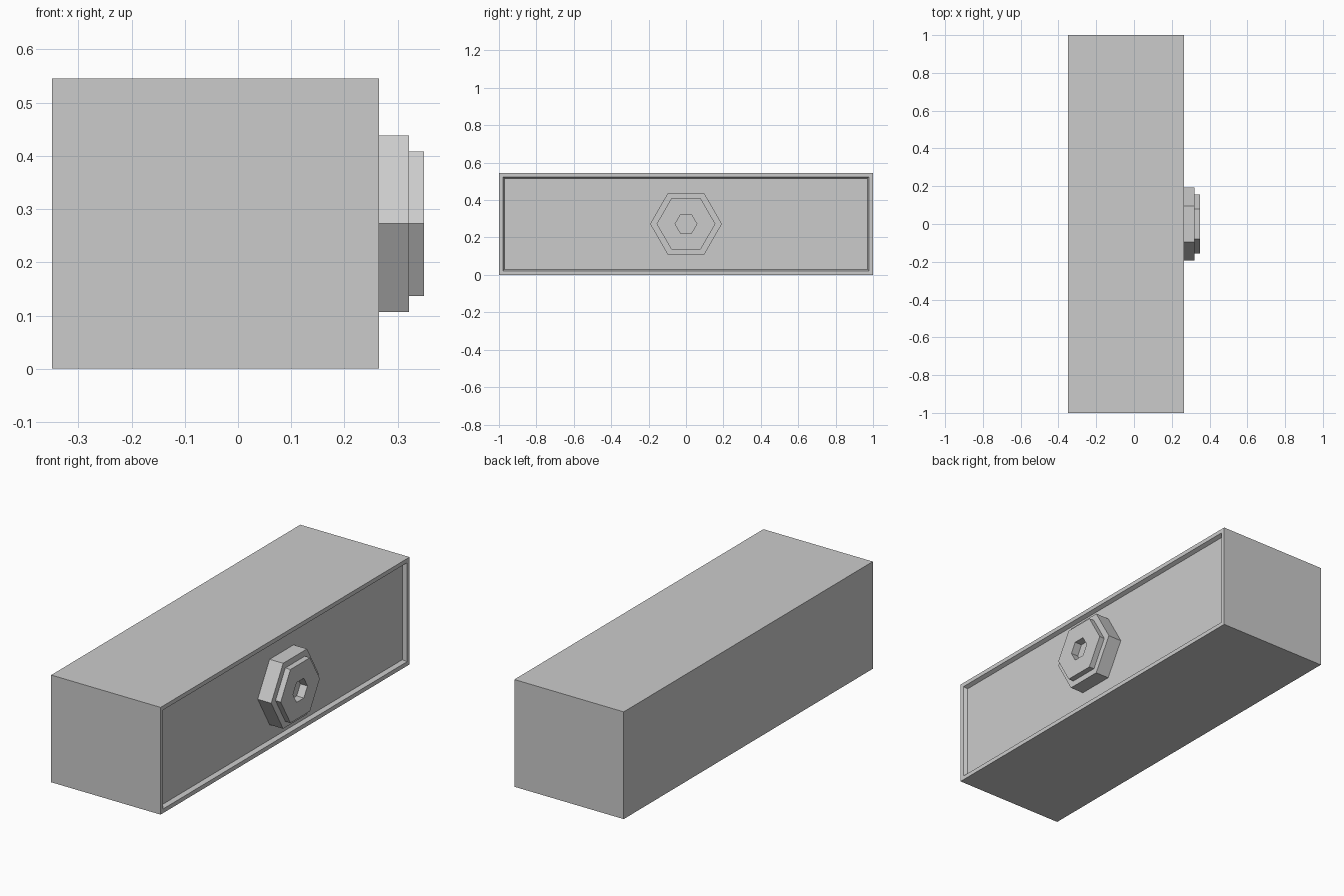
import bpy
import bmesh
from math import cos, sin, tau
from mathutils import Vector

cube = bpy.data.objects.get("Cube")
if cube:
    bpy.data.objects.remove(cube, do_unlink=True)

grey = bpy.data.materials.new("light grey")
grey.use_nodes = True
grey.diffuse_color = (0.6, 0.6, 0.6, 1)
grey.node_tree.nodes["Principled BSDF"].inputs["Base Color"].default_value = grey.diffuse_color

BACK, FACE, HEIGHT = -0.35, 0.265, 0.545
RECESS = 0.02
MID = HEIGHT / 2


def finish(name, bm):
    bmesh.ops.recalc_face_normals(bm, faces=bm.faces)
    mesh = bpy.data.meshes.new(name)
    bm.to_mesh(mesh)
    bm.free()
    mesh.materials.append(grey)
    obj = bpy.data.objects.new(name, mesh)
    bpy.context.collection.objects.link(obj)
    return obj


def hex_ring(bm, x, radius):
    """Hexagon of vertices facing +x, with points towards +y and -y."""
    return [bm.verts.new((x, radius * cos(tau * i / 6), MID + radius * sin(tau * i / 6)))
            for i in range(6)]


# Drawer body, with a shallow bevelled recess in its +x face
bm = bmesh.new()
bmesh.ops.create_cube(bm, size=1)
bmesh.ops.scale(bm, vec=(FACE - BACK, 2, HEIGHT), verts=bm.verts)
bmesh.ops.translate(bm, vec=((FACE + BACK) / 2, 0, MID), verts=bm.verts)
bm.normal_update()
panel = max(bm.faces, key=lambda f: f.calc_center_median().x)
bmesh.ops.inset_region(bm, faces=[panel], thickness=0.03)
bmesh.ops.inset_region(bm, faces=[panel], thickness=0.012)
bmesh.ops.translate(bm, vec=Vector((-RECESS, 0, 0)), verts=panel.verts)
finish("drawer_body", bm)

# Stepped hexagonal knob with a hexagonal socket: (x, radius) from base to socket floor
bm = bmesh.new()
profile = [(FACE - RECESS, 0.192), (0.321, 0.192), (0.321, 0.157),
           (0.35, 0.157), (0.35, 0.058), (0.31, 0.058)]
rings = [hex_ring(bm, x, r) for x, r in profile]
for a, b in zip(rings, rings[1:]):
    for i in range(6):
        j = (i + 1) % 6
        bm.faces.new((a[i], a[j], b[j], b[i]))
bm.faces.new(rings[0])
bm.faces.new(rings[-1])
finish("hexagonal_knob", bm)
